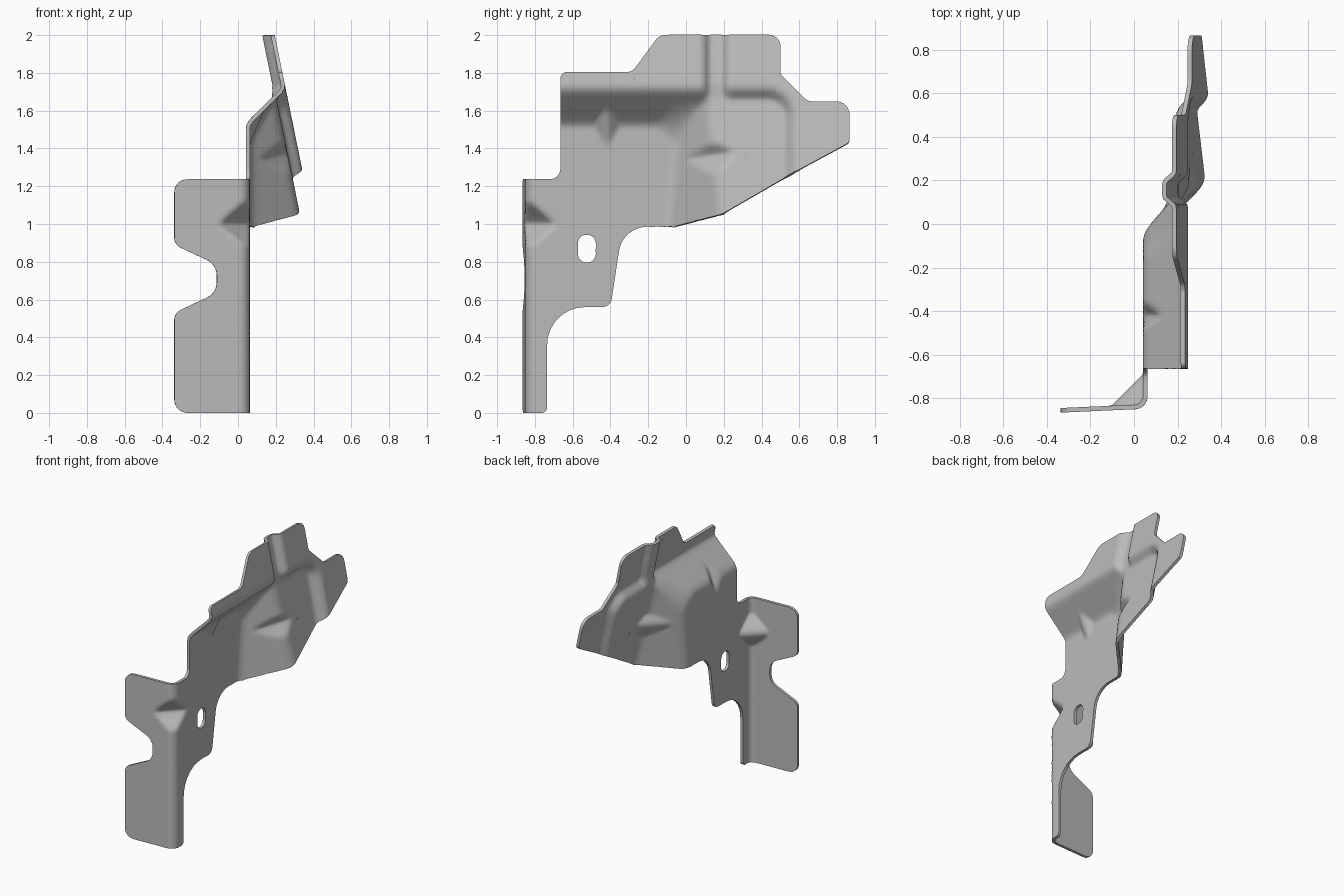
import bpy, bmesh, math
from mathutils import Vector

cube = bpy.data.objects.get("Cube")
if cube:
    bpy.data.objects.remove(cube)

SHEET = 0.021      # metal thickness
FLAT_X = 0.052     # plane of the main web
BEND_Y, BEND_R = -0.79, 0.05
ARC = BEND_R * math.pi / 2
EDGE = -1.208      # unrolled position of the front flange edge
STEP = 0.017


def rounded(corners, n=8):
    """Closed outline with an arc at every (u, z, radius) corner."""
    pts = []
    for i, (u, z, r) in enumerate(corners):
        p = Vector((u, z))
        a = (Vector(corners[i - 1][:2]) - p).normalized()
        b = (Vector(corners[(i + 1) % len(corners)][:2]) - p).normalized()
        half = a.angle(b) / 2
        centre = p + (a + b).normalized() * r / math.sin(half)
        start = p + a * r / math.tan(half) - centre
        end = p + b * r / math.tan(half) - centre
        sweep = start.angle(end)
        for k in range(n + 1):
            t = k / n
            pts.append(centre + (start * math.sin((1 - t) * sweep)
                                 + end * math.sin(t * sweep)) / math.sin(sweep))
    return pts


def smin(a, b, k=0.03):
    h = max(k - abs(a - b), 0) / k
    return min(a, b) - h * h * k / 4


def smax(a, b, k=0.03):
    return -smin(-a, -b, k)


def ridge(d, width):
    """Soft tent: 1 in the middle, falling past 0 outside."""
    return 1.2 - math.hypot(d / width, 0.2)


def web_x(y, z):
    """Offset of the formed web across the sheet."""
    rim = 0.184 + 0.204 * (2 - z)
    # diagonal wall rising from the flat web to the recessed panel
    wall = FLAT_X + y + 0.075 - 0.09 * (z - 1.05)
    x = smin(smax(FLAT_X, wall, 0.04), rim - 0.06, 0.04)
    # dent across the wall crease
    zc = 1.36 + 0.15 * (y - 0.13)
    if abs(y - 0.13) < 0.17 and abs(z - zc) < 0.13:
        x = smin(x, 0.112 + 0.56 * (y - 0.01) + 0.065 * (1 - ridge(z - zc, 0.08)), 0.01)
    # sloped border up to the rim, with a rounded corner
    a, b, r = y - 0.43, z - 1.567, 0.15
    depth = r - math.hypot(max(a, 0), max(b, 0)) - min(max(a, b), 0)
    blend = max(1 - abs(y + 0.03) / 0.14, 0)
    x = smax(x, rim - 1.22 * depth, 0.03 + 0.1 * blend * blend * (3 - 2 * blend))
    # stiffening dart under the slope
    x = smax(x, FLAT_X + 0.42 * (z - 1.42) - 0.055 * (1 - ridge(y + 0.42, 0.065)), 0.01)
    x = smin(x, rim)
    # vertical bead through the top of the rim
    bead = min(max((0.08 - abs(y - 0.158)) / 0.05, 0), 1)
    fade = min(max((z - 1.66) / 0.06, 0), 1)
    return x - 0.045 * bead * bead * (3 - 2 * bead) * fade


def form(u, z):
    """Fold the flat blank into its final shape."""
    if u >= BEND_Y:
        x, y = web_x(u, z), u
    elif u > BEND_Y - ARC:
        t = (BEND_Y - u) / BEND_R
        x = FLAT_X - BEND_R + BEND_R * math.cos(t)
        y = BEND_Y - BEND_R * math.sin(t)
    else:
        d = BEND_Y - ARC - u
        x, y = FLAT_X - BEND_R - d, BEND_Y - BEND_R - 0.045 * d
    # gusset pressed into the fold
    if u < -0.6 and abs(z - 1) < 0.15:
        s = (x - y) / math.sqrt(2)
        push = s - smin(s, 0.527 + 0.085 * (1 - ridge(z - 1.0, 0.1)), 0.01)
        x, y = x - push / math.sqrt(2), y + push / math.sqrt(2)
    return x, y, z


# Flat blank: web, rim and front flange in one outline
blank = [
    (-0.735, 0, 0.03), (-0.735, 0.56, 0.2), (-0.4, 0.56, 0.05),
    (-0.335, 0.985, 0.15), (-0.06, 0.985, 0.1), (0.19, 1.05, 0.06),
    (0.57, 1.27, 0.05), (0.866, 1.43, 0.03), (0.866, 1.647, 0.07),
    (0.645, 1.647, 0.06), (0.5, 1.79, 0.04), (0.5, 2, 0.06),
    (-0.14, 2, 0.07), (-0.285, 1.803, 0.06), (-0.665, 1.803, 0.035),
    (-0.665, 1.238, 0.055), (EDGE, 1.238, 0.07), (EDGE, 0.89, 0.06),
    (-0.983, 0.785, 0.09), (-0.983, 0.635, 0.09), (EDGE, 0.53, 0.06),
    (EDGE, 0, 0.07)]
slot = [(-0.572, 0.797, 0.044), (-0.478, 0.797, 0.044),
        (-0.478, 0.943, 0.044), (-0.572, 0.943, 0.044)]

bm = bmesh.new()
for loop in (blank, slot):
    vs = [bm.verts.new((0, p.x, p.y)) for p in rounded(loop)]
    for i, v in enumerate(vs):
        bm.edges.new((vs[i - 1], v))
bmesh.ops.triangle_fill(bm, edges=bm.edges[:], use_beauty=True, normal=(1, 0, 0))

# Grid cuts so the blank can bend
for axis, low, high in ((1, EDGE, 0.87), (2, 0, 2)):
    normal = Vector((0, axis == 1, axis == 2))
    for i in range(1, int((high - low) / STEP) + 1):
        bmesh.ops.bisect_plane(bm, geom=bm.verts[:] + bm.edges[:] + bm.faces[:],
                               dist=0.0005, plane_co=normal * (low + i * STEP),
                               plane_no=normal)
bmesh.ops.remove_doubles(bm, verts=bm.verts[:], dist=0.002)
for v in bm.verts:
    v.co = form(v.co.y, v.co.z)
bmesh.ops.recalc_face_normals(bm, faces=bm.faces[:])
mesh = bpy.data.meshes.new("bracket")
bm.to_mesh(mesh)
bm.free()
bracket = bpy.data.objects.new("formed_bracket", mesh)
bpy.context.collection.objects.link(bracket)

steel = bpy.data.materials.new("grey_steel")
steel.use_nodes = True
steel.diffuse_color = (0.5, 0.5, 0.5, 1)
steel.node_tree.nodes["Principled BSDF"].inputs["Base Color"].default_value = (0.5, 0.5, 0.5, 1)
mesh.materials.append(steel)

# Sheet thickness
solid = bracket.modifiers.new("thickness", 'SOLIDIFY')
solid.thickness, solid.offset = SHEET, 0
bpy.ops.object.select_all(action='DESELECT')
bracket.select_set(True)
bpy.context.view_layer.objects.active = bracket
bpy.ops.object.modifier_apply(modifier=solid.name)
bpy.ops.object.shade_smooth_by_angle(angle=math.radians(60))
